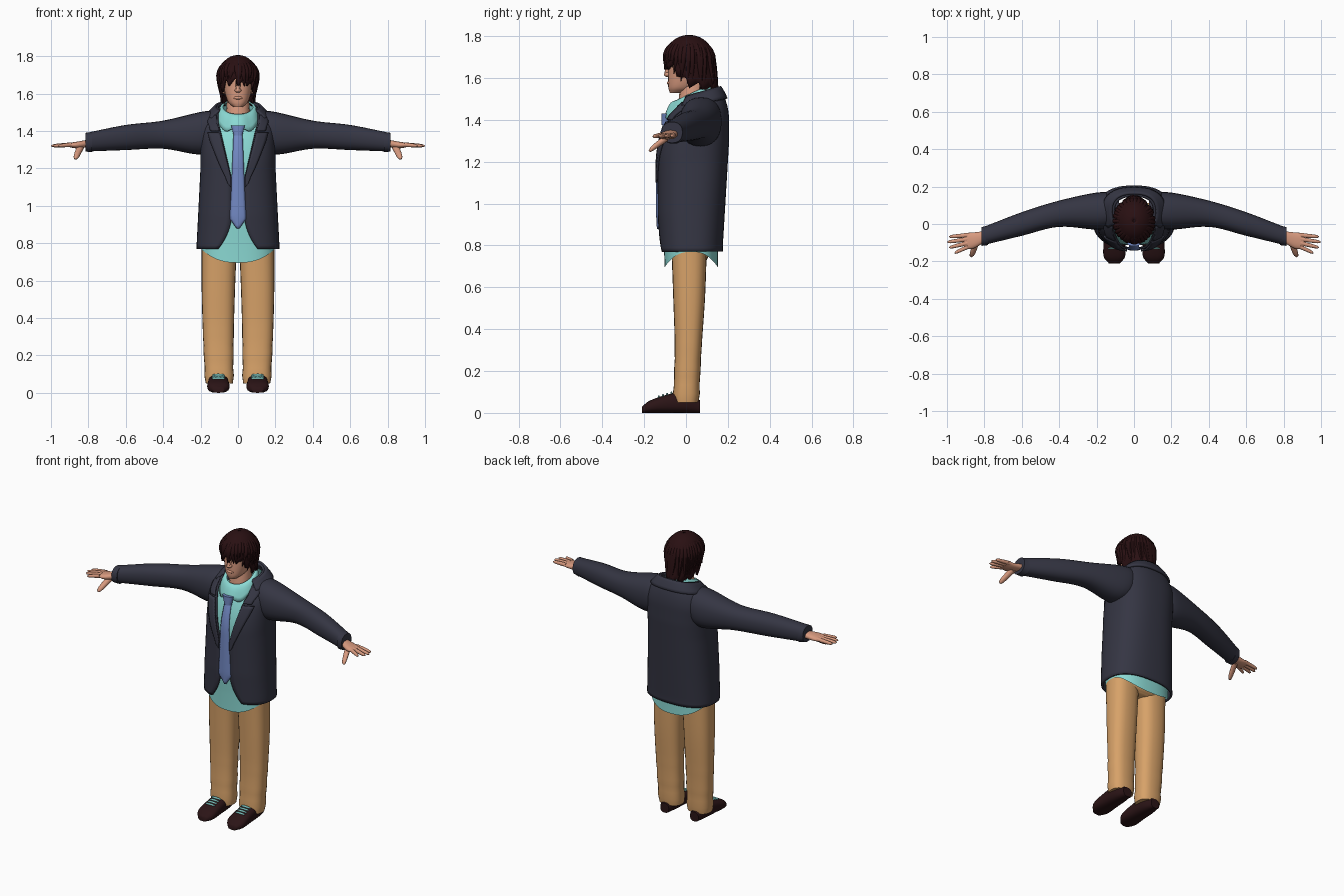
import bpy, bmesh, math, random
from math import sin, cos, pi, sqrt
from mathutils import Vector

random.seed(4)
cube = bpy.data.objects.get("Cube")
if cube:
    bpy.data.objects.remove(cube)


def material(name, *rgb):
    mat = bpy.data.materials.new(name)
    mat.use_nodes = True
    mat.diffuse_color = (*rgb, 1)
    mat.node_tree.nodes["Principled BSDF"].inputs["Base Color"].default_value = (*rgb, 1)
    return mat


NAVY = material("navy cloth", .035, .036, .056)
TEAL = material("pale teal cloth", .26, .7, .66)
TAN = material("tan cloth", .68, .36, .14)
SKIN = material("skin", .68, .32, .21)
HAIR = material("dark brown hair", .022, .005, .006)
LEATHER = material("dark leather", .024, .007, .008)
BLUE = material("blue silk", .17, .25, .55)
parts = []


def ramp(value, start, end):
    """Clamped rise from zero at start to one at end."""
    return min(1, max(0, (value - start) / (end - start)))


def steps(start, end, count):
    return [start + (end - start) * k / count for k in range(count + 1)]


def finish(name, bm, mat, mirror):
    """Turn a bmesh into a scene object."""
    bmesh.ops.recalc_face_normals(bm, faces=bm.faces)
    mesh = bpy.data.meshes.new(name)
    bm.to_mesh(mesh)
    bm.free()
    mesh.materials.append(mat)
    obj = bpy.data.objects.new(name, mesh)
    bpy.context.collection.objects.link(obj)
    if mirror:
        obj.modifiers.new("Mirror", "MIRROR")
    parts.append(obj)
    return obj


def grid(name, rings, mat, closed=True, caps=False, mirror=False, thick=0):
    """Skin a list of equally long point rings."""
    bm = bmesh.new()
    rows = [[bm.verts.new(p) for p in ring] for ring in rings]
    size = len(rows[0])
    for a, b in zip(rows, rows[1:]):
        for i in range(size if closed else size - 1):
            j = (i + 1) % size
            bm.faces.new((a[i], a[j], b[j], b[i]))
    if caps:
        bm.faces.new(rows[0])
        bm.faces.new(rows[-1])
    obj = finish(name, bm, mat, mirror)
    if thick:
        solid = obj.modifiers.new("Solidify", "SOLIDIFY")
        solid.thickness, solid.offset = thick, 0


def ball(name, centre, size, mat, mirror=False):
    bm = bmesh.new()
    bmesh.ops.create_uvsphere(bm, u_segments=16, v_segments=10, radius=1)
    bmesh.ops.scale(bm, vec=size, verts=bm.verts)
    bmesh.ops.translate(bm, vec=centre, verts=bm.verts)
    finish(name, bm, mat, mirror)


def power(value, exponent):
    return math.copysign(abs(value) ** exponent, value)


def section(centre, r, s, axis, square=2.3, sides=24):
    """Rounded outline across the given axis."""
    ring = []
    for k in range(sides):
        u = r * power(cos(2 * pi * k / sides), 2 / square)
        v = s * power(sin(2 * pi * k / sides), 2 / square)
        offset = {"x": (0, u, v), "y": (u, 0, v), "z": (u, v, 0)}[axis]
        ring.append(Vector(centre) + Vector(offset))
    return ring


def loft(name, axis, keys, mat, mirror=False, square=2.3, ripple=lambda z: 1):
    """Smooth skin through key sections: x, y, z and two radii."""
    keys = [Vector(k) for k in keys]
    padded = [keys[0] * 2 - keys[1], *keys, keys[-1] * 2 - keys[-2]]
    path = []
    for a, b, c, d in zip(padded, padded[1:], padded[2:], padded[3:]):
        for t in steps(0, 1, 6)[:-1]:
            path.append(b + (c - a) * (t / 2) + (a * 2 - b * 5 + c * 4 - d) * (t * t / 2)
                        + ((b - c) * 3 + d - a) * (t ** 3 / 2))
    path.append(keys[-1])
    rings = [section((x, y, z), r * ripple(z), s * ripple(z), axis, square)
             for x, y, z, r, s in path]
    grid(name, rings, mat, caps=True, mirror=mirror)


def limb(name, axis, base, tip, radius, mat, mirror=False):
    """Straight tapering tube with a round tip."""
    base, tip = Vector(base), Vector(tip)
    rings = []
    for f in steps(0, 1, 12):
        r = radius * (1 - f / 4) * sqrt(1 - f ** 8) + .001
        rings.append(section(base.lerp(tip, f), r, r, axis, sides=12))
    grid(name, rings, mat, caps=True, mirror=mirror)


# Torso shape: every garment on the trunk follows these rules
HEM, NECK = .77, 1.53


def half_width(z):
    return .195 + .02 * ramp(z, 1.2, .8) - .09 * ramp(z, 1.38, NECK) ** 2


def front(z):
    return -.13 + .01 * ramp(z, .95, HEM) + .115 * ramp(z, 1.2, NECK) ** 2


def back(z):
    return .17 + .03 * ramp(z, .8, 1.3) - .05 * ramp(z, 1.4, NECK) ** 2


def opening(z):
    gap = .035 + .07 * ramp(z, .95, HEM) ** 2 + .07 * ramp(z, 1.15, 1.45)
    return min(gap, .85 * half_width(z))


def torso(z, a, grow=0):
    """Point on the trunk; angle zero is the front centre."""
    depth = (back(z) - front(z)) / 2 + grow
    y = -depth * power(cos(a), .8)
    x = (half_width(z) + grow) * power(sin(a), .8)
    return x, (front(z) + back(z)) / 2 + y, z + .3 * y * ramp(z, 1.42, NECK)


def angle(z, x):
    return math.asin(min(1, x / half_width(z)) ** 1.25)


# Jacket
rings = []
for z in steps(HEM, NECK, 40):
    start = angle(z, opening(z))
    rings.append([torso(z, a) for a in steps(start, 2 * pi - start, 48)])
grid("jacket_body", rings, NAVY, closed=False, thick=.012)


def facing(name, low, high, width):
    """Strip lying on the jacket beside its opening."""
    rows = [[torso(z, angle(z, opening(z) + width(z) * f), .012) for f in steps(0, 1, 4)]
            for z in steps(low, high, 16)]
    grid(name, rows, NAVY, closed=False, mirror=True, thick=.01)


facing("lapel", 1.1, 1.39, lambda z: .06 * sqrt(ramp(z, 1.1, 1.35)))
facing("collar_leaf", 1.4, 1.5, lambda z: .045)
grid("jacket_collar", [[torso(z, a, .012) for a in steps(.9, 2 * pi - .9, 32)]
                       for z in steps(1.48, NECK, 4)], NAVY, closed=False, thick=.012)
loft("sleeve", "x", [(.08, .08, 1.43, .07, .07), (.18, .07, 1.39, .1, .115),
                     (.4, .055, 1.38, .07, .075), (.6, 0, 1.365, .063, .067),
                     (.81, -.066, 1.34, .048, .05)], NAVY, mirror=True)
loft("cuff", "x", [(.78, -.06, 1.34, .053, .054), (.815, -.067, 1.34, .05, .05)],
     NAVY, mirror=True)

# Shirt with curved tails
around = steps(0, 2 * pi, 48)[:-1]
tail = []
for a in around:
    x, y, z = torso(HEM, a, -.017)
    tail.append((x, y, z - .075 * cos(a) ** 2))
grid("shirt", [tail] + [[torso(z, a, -.017) for a in around]
                        for z in steps(.8, 1.5, 24)], TEAL)

# Shirt collar folds outward and dips to points beside the knot
rings = []
for f in steps(0, 1, 6):
    ring = []
    for a in around:
        point = math.exp(-((abs(sin(a)) - .6) * 4) ** 2) if cos(a) > 0 else 0
        y = -(.085 + .03 * f) * cos(a)
        z = 1.525 + .45 * y + .02 * sin(pi * f) - f * (.06 + .025 * point)
        ring.append(((.08 + .032 * f) * sin(a), .03 - .015 * f + y, z))
    rings.append(ring)
grid("shirt_collar", rings, TEAL, thick=.008)

# Tie
rows = []
for z in steps(.88, 1.39, 30):
    w = (.042 - .02 * ramp(z, .93, 1.38)) * ramp(z, .875, .93)
    rows.append([(w * f, front(z) - .008 * (1 - f * f), z) for f in steps(-1, 1, 6)])
grid("tie_blade", rows, BLUE, closed=False, thick=.01)
loft("tie_knot", "z", [(0, -.1, 1.375, .023, .018), (0, -.1, 1.43, .037, .018)], BLUE)

# Trousers, creased towards the ankle
loft("trouser_leg", "z", [(.1, 0, .05, .075, .062), (.105, .01, .3, .082, .064),
                          (.105, .015, .55, .089, .076), (.1, .015, .8, .094, .085)],
     TAN, mirror=True, square=2.5,
     ripple=lambda z: 1 + .04 * sin(z * 90) * ramp(z, .35, .1))
loft("trouser_hips", "z", [(0, .015, .715, .16, .065), (0, .02, .76, .18, .09),
                           (0, .02, .95, .175, .1)], TAN)

# Shoes rest on the ground: depth, half width and height of each section
loft("shoe", "y", [(.105, y, h / 2, w, h / 2) for y, w, h in
                   ((-.21, .03, .03), (-.17, .058, .06), (-.08, .056, .09),
                    (0, .05, .1), (.067, .03, .06))], LEATHER, mirror=True, square=2.6)
for i, y in enumerate(steps(-.13, -.07, 3)):
    ball(f"shoe_lace_{i + 1}", (.105, y, .115 + .3 * y), (.035, .005, .008), TEAL, mirror=True)

# Hands
loft("palm", "x", [(.79, -.065, 1.335, .028, .02), (.86, -.088, 1.325, .043, .018),
                   (.91, -.09, 1.325, .042, .01)], SKIN, mirror=True)
for i, name in enumerate(("index", "middle", "ring", "little")):
    limb(name + "_finger", "x", (.89, .021 * i - .123, 1.327),
         (1 - .01 * (i - 2) ** 2, .029 * i - .155, 1.32), .011, SKIN, mirror=True)
limb("thumb", "y", (.84, -.085, 1.32), (.87, -.178, 1.252), .018, SKIN, mirror=True)

# Head
limb("neck", "z", (0, .025, 1.4), (0, .035, 1.65), .07, SKIN)
loft("head", "z", [(0, -.045, 1.528, .025, .032), (0, -.015, 1.56, .056, .07),
                   (0, .015, 1.64, .077, .1), (0, .018, 1.73, .075, .1),
                   (0, .02, 1.77, .045, .06)], SKIN)
limb("nose_bridge", "z", (0, -.078, 1.67), (0, -.096, 1.61), .013, SKIN)
ball("nose_tip", (0, -.088, 1.617), (.018, .018, .012), SKIN)
ball("lips", (0, -.076, 1.577), (.026, .016, .01), SKIN)
ball("ear", (.075, .03, 1.63), (.013, .02, .032), SKIN, mirror=True)


# Hair: a ragged cap with tapering locks over it
def scalp(a, z):
    dome = sqrt(1 - ramp(z, 1.69, 1.8) ** 2)
    drop = ramp(z, 1.69, NECK)
    return (.1 * (1 - .16 * drop) * dome * cos(a),
            .015 + (.114 + .024 * drop * max(0, sin(a))) * dome * sin(a), z)


def hairline(a):
    """Fringe in front, lower at the sides, lowest at the nape."""
    return 1.668 - .085 * ramp(sin(a), -.75, -.1) - .04 * ramp(sin(a), -.1, 1)


rings = []
for f in steps(.03, 1, 12):
    rings.append([scalp(a, 1.8 + (hairline(a) + .014 * (k % 4 - 2) - 1.8) * f * f)
                  for k, a in enumerate(around)])
grid("hair_cap", rings, HAIR, thick=.012)
ball("hair_crown", (0, .015, 1.78), (.045, .055, .021), HAIR)

LOCKS = 34
for i in range(LOCKS):
    a = 2 * pi * (i + random.uniform(-.3, .3)) / LOCKS
    low = hairline(a) - random.uniform(.005, .03)
    lean = random.uniform(-.2, .2)
    rings = []
    for f in steps(0, 1, 10):
        r = .002 + .015 * sin(pi * f ** .8)
        rings.append(section(scalp(a + lean * f * f, 1.788 + (low - 1.788) * f),
                             r, r * .8, "z", sides=8))
    grid(f"hair_lock_{i + 1}", rings, HAIR, caps=True)

# Smooth shading that keeps edges crisp
bpy.ops.object.select_all(action="DESELECT")
for obj in parts:
    obj.select_set(True)
bpy.context.view_layer.objects.active = parts[0]
bpy.ops.object.shade_smooth_by_angle(angle=math.radians(50))
